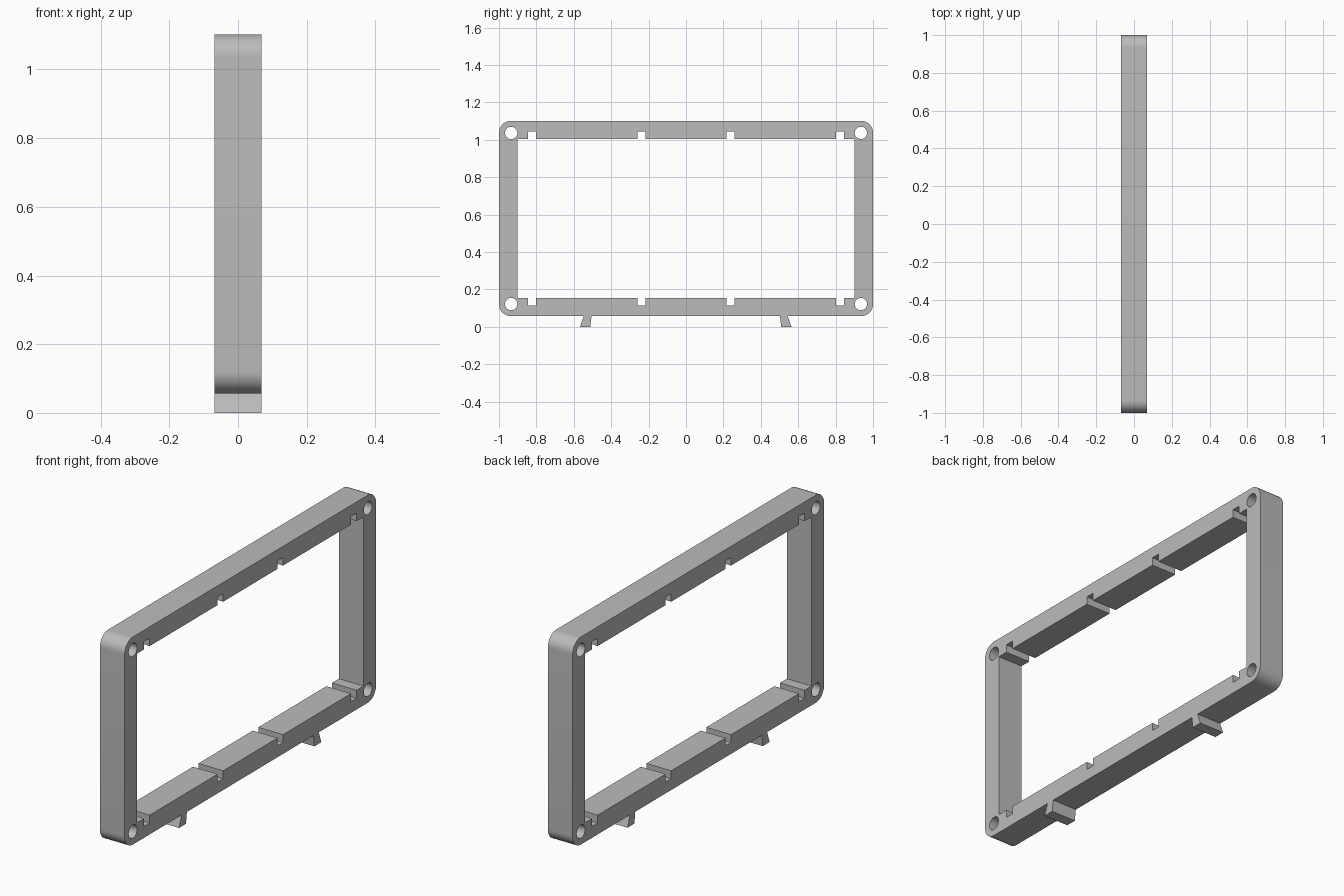
import bpy, bmesh, math
from mathutils import Matrix

cube = bpy.data.objects.get("Cube")
if cube:
    bpy.data.objects.remove(cube, do_unlink=True)

HALF_DEPTH = 0.069
BOTTOM, TOP = 0.057, 1.102
MID = (BOTTOM + TOP) / 2
HALF_H = (TOP - BOTTOM) / 2
RADIUS = 0.065
INNER_Y, INNER_H = 0.9, HALF_H - 0.097
NOTCH_W, NOTCH_D = 0.044, 0.04
NOTCHES = (-0.823, -0.238, 0.238, 0.823)

grey = bpy.data.materials.new("grey plastic")
grey.use_nodes = True
grey.diffuse_color = (0.5, 0.5, 0.5, 1)
grey.node_tree.nodes["Principled BSDF"].inputs["Base Color"].default_value = grey.diffuse_color


def arc(cy, cz, r, start, sweep, steps):
    return [(cy + r * math.cos(start + sweep * i / steps),
             cz + r * math.sin(start + sweep * i / steps)) for i in range(steps + 1)]


def extrude_outlines(name, outlines):
    """Fill outlines drawn in the y-z plane and give them depth along x."""
    curve = bpy.data.curves.new(name + "_outline", "CURVE")
    curve.dimensions = "2D"
    curve.fill_mode = "BOTH"
    curve.extrude = HALF_DEPTH
    for points in outlines:
        spline = curve.splines.new("POLY")
        spline.points.add(len(points) - 1)
        for p, (y, z) in zip(spline.points, points):
            p.co = (y, z, 0, 1)
        spline.use_cyclic_u = True
    temp = bpy.data.objects.new(name + "_outline", curve)
    bpy.context.collection.objects.link(temp)
    bpy.context.view_layer.update()
    evaluated = temp.evaluated_get(bpy.context.evaluated_depsgraph_get())
    mesh = bpy.data.meshes.new_from_object(evaluated)
    bpy.data.objects.remove(temp, do_unlink=True)

    # Weld the caps to the sides and stand the part upright
    bm = bmesh.new()
    bm.from_mesh(mesh)
    bmesh.ops.remove_doubles(bm, verts=bm.verts, dist=0.0001)
    upright = Matrix(((0, 0, 1, 0), (1, 0, 0, 0), (0, 1, 0, 0), (0, 0, 0, 1)))
    bm.transform(upright)
    bmesh.ops.recalc_face_normals(bm, faces=bm.faces)
    bm.to_mesh(mesh)
    bm.free()
    mesh.name = name
    mesh.materials.clear()
    mesh.materials.append(grey)
    obj = bpy.data.objects.new(name, mesh)
    bpy.context.collection.objects.link(obj)
    bpy.ops.object.select_all(action="DESELECT")
    obj.select_set(True)
    bpy.context.view_layer.objects.active = obj
    bpy.ops.object.shade_smooth_by_angle(angle=math.radians(30))
    return obj


# Rounded outer edge and a screw hole in each corner
corners = [(1, 1), (-1, 1), (-1, -1), (1, -1)]
outer, holes = [], []
for i, (sy, sz) in enumerate(corners):
    cy, cz = sy * (1 - RADIUS), MID + sz * (HALF_H - RADIUS)
    outer += arc(cy, cz, RADIUS, i * math.pi / 2, math.pi / 2, 12)
    holes.append(arc(cy, cz, 0.033, 0, math.tau, 32)[:-1])

# Inner opening with slots cut into the upper and lower rails
inner = []
for side in (-1, 1):
    edge, floor = side * INNER_H, side * (INNER_H + NOTCH_D)
    rail = [(-INNER_Y, edge)]
    for y in NOTCHES:
        a, b = y - NOTCH_W / 2, y + NOTCH_W / 2
        rail += [(a, edge), (a, floor), (b, floor), (b, edge)]
    rail.append((INNER_Y, edge))
    inner += [(y, MID + z) for y, z in rail[::-side]]

extrude_outlines("frame", [outer, inner] + holes)

# Splayed feet under the lower rail
for name, s in (("front_foot", -1), ("back_foot", 1)):
    foot = [(0.505, BOTTOM), (0.547, BOTTOM), (0.567, 0), (0.512, 0)]
    if s > 0:
        foot = [(0.502, BOTTOM), (0.544, BOTTOM), (0.564, 0), (0.509, 0)]
    extrude_outlines(name, [[(s * y, z) for y, z in foot]])
